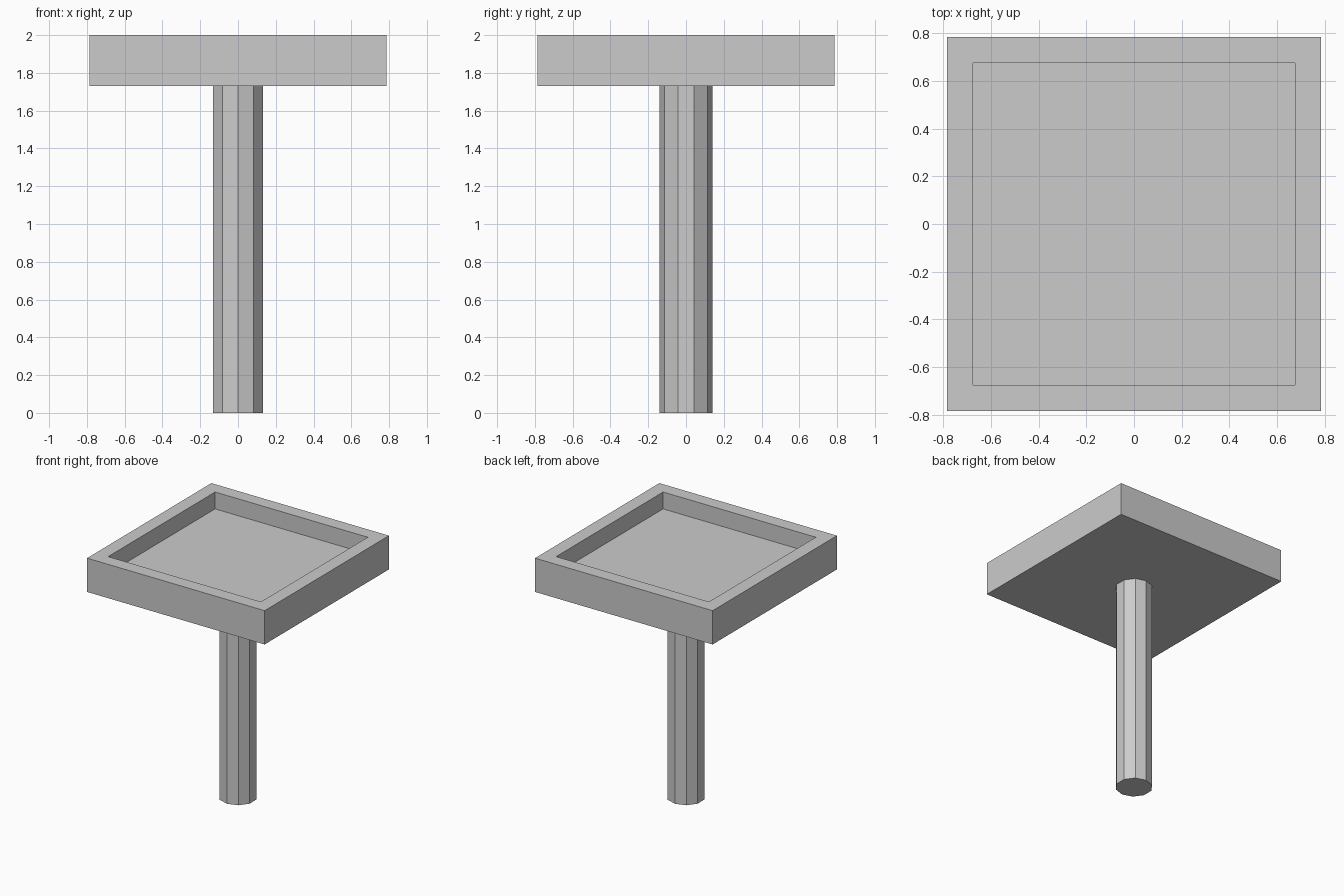
import bpy, bmesh
from mathutils import Matrix

if "Cube" in bpy.data.objects:
    bpy.data.objects.remove(bpy.data.objects["Cube"])

HALF, INNER = 0.785, 0.63          # tray half widths, outer and recess
BOTTOM, TOP, DEPTH = 1.73, 2.0, 0.135


def add_object(name, bm):
    mesh = bpy.data.meshes.new(name)
    bm.to_mesh(mesh)
    bm.free()
    obj = bpy.data.objects.new(name, mesh)
    bpy.context.collection.objects.link(obj)
    return obj


# Square tray top: a box whose upper face is inset and sunk
bm = bmesh.new()
height = TOP - BOTTOM
bmesh.ops.create_cube(bm, size=1, matrix=Matrix.Translation((0, 0, BOTTOM + height / 2))
                      @ Matrix.Diagonal((2 * HALF, 2 * HALF, height, 1)))
upper = max(bm.faces, key=lambda f: f.calc_center_median().z)
bmesh.ops.inset_region(bm, faces=[upper], thickness=HALF - INNER)
floor = bmesh.ops.extrude_discrete_faces(bm, faces=[upper])["faces"][0]
bmesh.ops.translate(bm, verts=floor.verts, vec=(0, 0, -DEPTH))
add_object("tray_top", bm)

# Ten-sided post, corners on the front and back
bm = bmesh.new()
bmesh.ops.create_cone(bm, cap_ends=True, segments=10, radius1=0.14, radius2=0.14,
                      depth=BOTTOM, matrix=Matrix.Translation((0, 0, BOTTOM / 2)))
add_object("post", bm)
